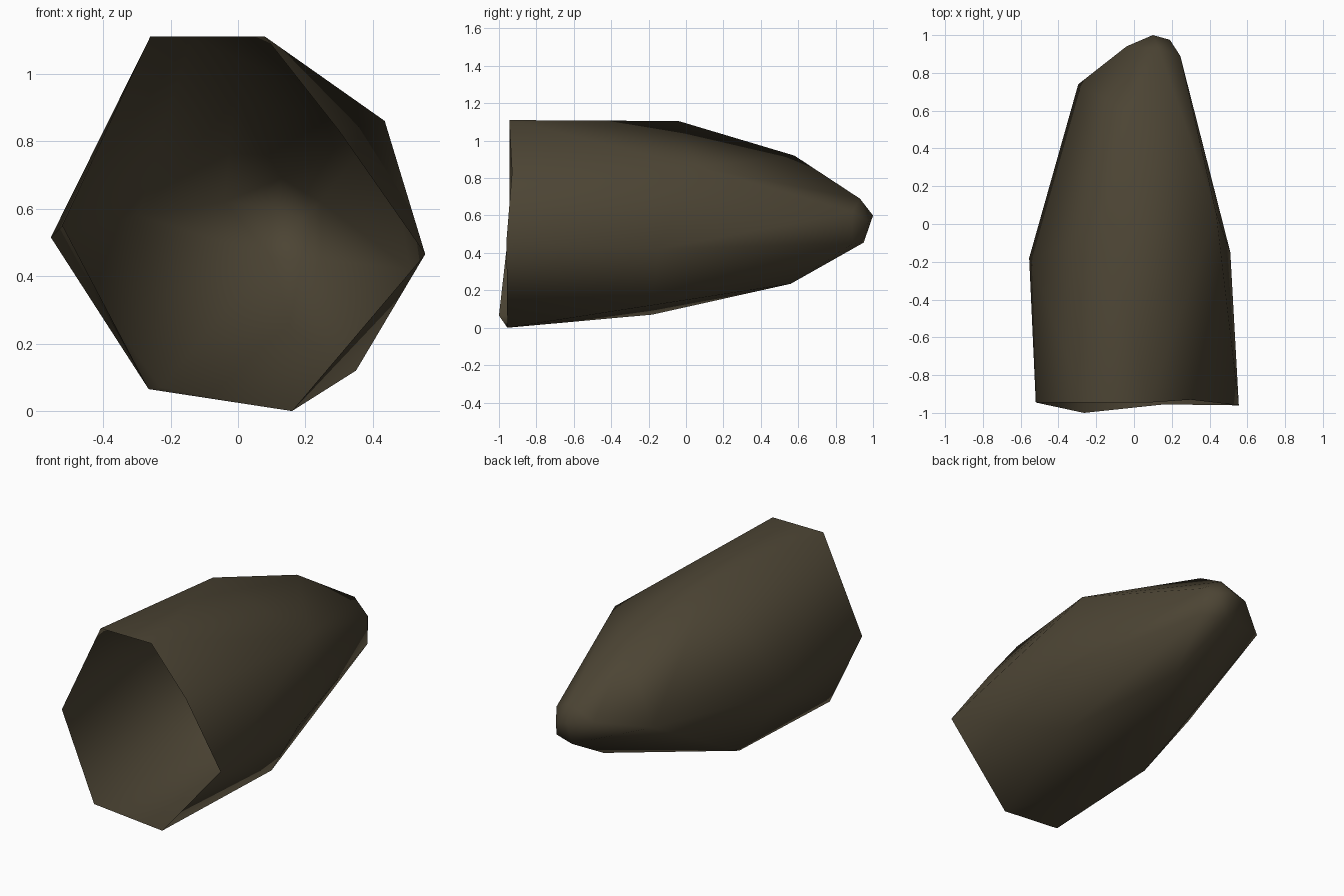
import bpy, bmesh

if "Cube" in bpy.data.objects:
    bpy.data.objects.remove(bpy.data.objects["Cube"])

# Cross-section rings of the hollow faceted shell, from open mouth to nose
mouth = [(-0.26, -0.945, 1.11), (0.08, -0.945, 1.11), (0.30, -0.93, 0.83),
         (0.555, -0.96, 0.465), (0.16, -0.955, 0.0), (-0.265, -1.0, 0.065),
         (-0.52, -0.945, 0.55)]
middle = [(-0.14, -0.04, 1.105), (0.435, 0.06, 0.86), (0.51, -0.15, 0.42),
          (0.35, -0.18, 0.12), (-0.23, -0.18, 0.07), (-0.555, -0.18, 0.515)]
shoulder = [(-0.01, 0.58, 0.92), (-0.295, 0.74, 0.58), (0.16, 0.56, 0.235),
            (0.245, 0.89, 0.62), (0.245, 0.89, 0.45)]
nose = [(0.13, 0.93, 0.69), (0.19, 0.975, 0.57), (0.10, 1.0, 0.60),
        (0.10, 0.95, 0.455), (-0.04, 0.94, 0.62)]

# Skin the rings as a convex shell
bm = bmesh.new()
rim = {bm.verts.new(p) for p in mouth}
for p in middle + shoulder + nose:
    bm.verts.new(p)
bmesh.ops.convex_hull(bm, input=list(bm.verts))

# Open the mouth
cap = [f for f in bm.faces if all(v in rim for v in f.verts)]
bmesh.ops.delete(bm, geom=cap, context='FACES')
loose = [v for v in bm.verts if not v.link_faces]
bmesh.ops.delete(bm, geom=loose, context='VERTS')
bmesh.ops.recalc_face_normals(bm, faces=list(bm.faces))
# Make sure the normals point away from the axis
c = (0.0, 0.0, 0.56)
if sum((f.calc_center_median().x - c[0]) * f.normal.x
       + (f.calc_center_median().z - c[2]) * f.normal.z for f in bm.faces) < 0:
    bmesh.ops.reverse_faces(bm, faces=list(bm.faces))
for f in bm.faces:
    f.smooth = True

mesh = bpy.data.meshes.new("hollow_shell")
bm.to_mesh(mesh)
bm.free()
mat = bpy.data.materials.new("dark olive brown")
mat.diffuse_color = (0.072, 0.058, 0.034, 1)
mat.use_nodes = True
mat.node_tree.nodes["Principled BSDF"].inputs["Base Color"].default_value = mat.diffuse_color
mesh.materials.append(mat)
bpy.context.collection.objects.link(bpy.data.objects.new("hollow_shell", mesh))
